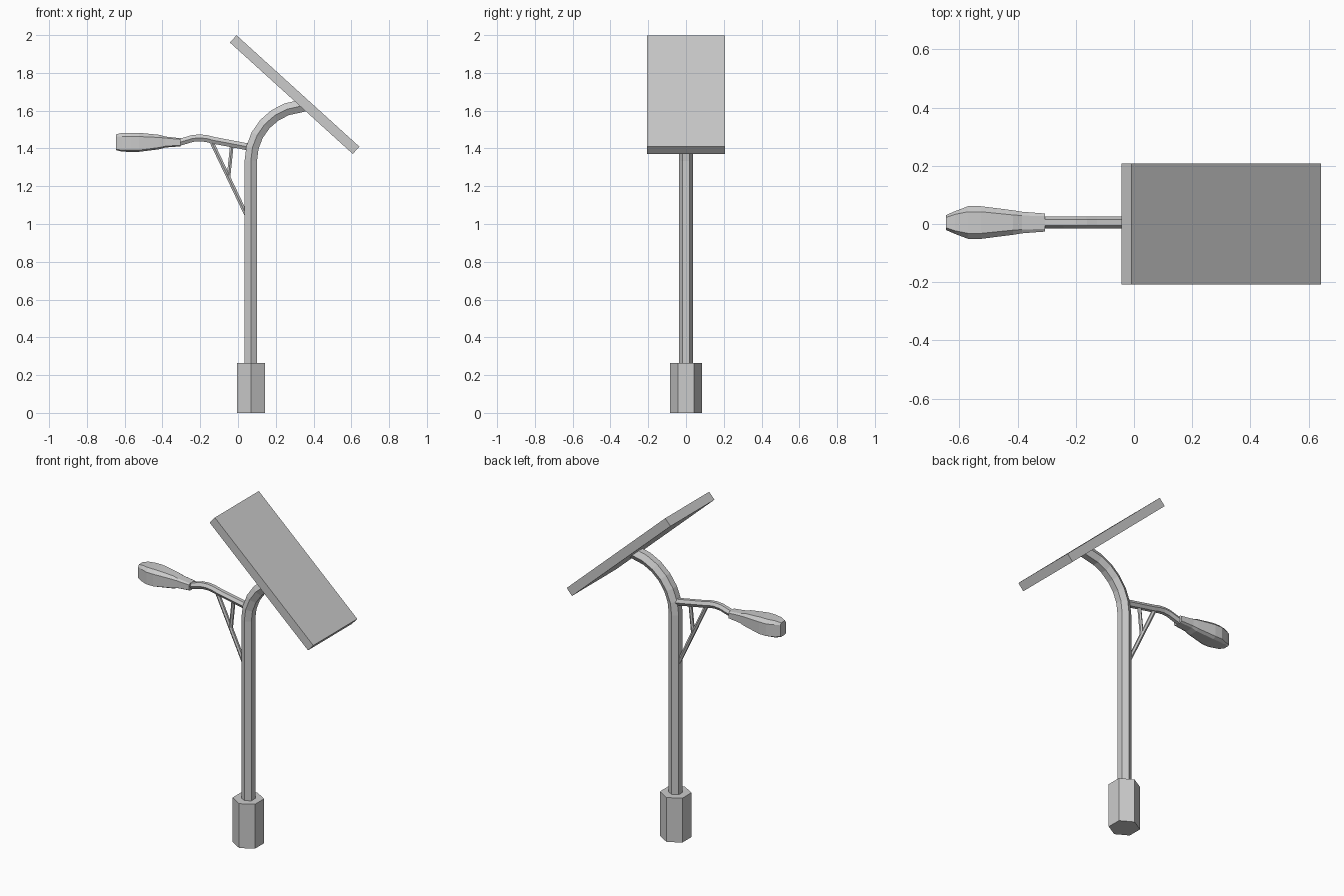
import bpy, bmesh
from math import cos, sin, pi, radians
from mathutils import Vector, Matrix

if "Cube" in bpy.data.objects:
    bpy.data.objects.remove(bpy.data.objects["Cube"])


def finish(name, bm):
    bmesh.ops.recalc_face_normals(bm, faces=bm.faces)
    mesh = bpy.data.meshes.new(name)
    bm.to_mesh(mesh)
    bm.free()
    obj = bpy.data.objects.new(name, mesh)
    bpy.context.collection.objects.link(obj)
    return obj


def loft(name, rings):
    """Skin a list of equal-length point rings and cap both ends."""
    bm = bmesh.new()
    loops = [[bm.verts.new(p) for p in ring] for ring in rings]
    n = len(loops[0])
    for a, b in zip(loops, loops[1:]):
        for i in range(n):
            j = (i + 1) % n
            bm.faces.new((a[i], a[j], b[j], b[i]))
    bm.faces.new(loops[0])
    bm.faces.new(loops[-1][::-1])
    return finish(name, bm)


def tube(name, path, radius, y=0.0, sides=6):
    """Sweep a polygon along an (x, z) path, with corners pointing to +y and -y."""
    pts = [Vector((x, y, z)) for x, z in path]
    rings = []
    for i, p in enumerate(pts):
        t = (pts[min(i + 1, len(pts) - 1)] - pts[max(i - 1, 0)]).normalized()
        side = Vector((0, 1, 0))
        up = side.cross(t)
        rings.append([p + radius * (cos(2 * pi * k / sides) * side
                                    + sin(2 * pi * k / sides) * up)
                      for k in range(sides)])
    return loft(name, rings)


POLE_X = 0.068
ARM_Y = 0.005

# Footing and pole with its curved top
tube("base", [(POLE_X, 0), (POLE_X, 0.265)], 0.086)
bend_r, bend_z = 0.29, 1.335
arc = [(POLE_X + bend_r * (1 - cos(radians(a))), bend_z + bend_r * sin(radians(a)))
       for a in (0, 14, 28, 42, 56, 70, 85)]
tube("pole", [(POLE_X, 0.25)] + arc + [(0.35, 1.628)], 0.038)

# Tilted solar panel
bm = bmesh.new()
bmesh.ops.create_cube(bm, size=1, matrix=Matrix.Translation((0.30, 0, 1.685))
                      @ Matrix.Rotation(radians(42.2), 4, 'Y')
                      @ Matrix.Diagonal((0.878, 0.415, 0.052, 1)))
finish("solar_panel", bm)

# Lamp arm and its two braces
tube("lamp_arm", [(0.06, 1.407), (-0.13, 1.443), (-0.165, 1.452), (-0.2, 1.456),
                  (-0.24, 1.453), (-0.28, 1.441), (-0.33, 1.427)], 0.021, ARM_Y)
tube("long_brace", [(0.055, 1.025), (-0.14, 1.435)], 0.012, ARM_Y)
tube("short_brace", [(-0.05, 1.25), (-0.032, 1.425)], 0.011, ARM_Y)

# Lamp head: x, half width, flat half width, bottom, lower side, upper side, top
stations = [
    (-0.305, 0.031, 0.022, 1.411, 1.417, 1.448, 1.454),
    (-0.385, 0.037, 0.024, 1.405, 1.412, 1.455, 1.463),
    (-0.415, 0.042, 0.026, 1.396, 1.405, 1.458, 1.472),
    (-0.525, 0.056, 0.037, 1.382, 1.391, 1.463, 1.483),
    (-0.570, 0.056, 0.037, 1.382, 1.391, 1.463, 1.483),
    (-0.615, 0.039, 0.028, 1.383, 1.391, 1.463, 1.482),
    (-0.645, 0.026, 0.018, 1.391, 1.396, 1.463, 1.475),
]
rings = []
for x, w, f, b, lo, hi, t in stations:
    half = [(f, b), (w, lo), (w, hi), (f, t)]
    outline = half + [(-y, z) for y, z in reversed(half)]
    rings.append([(x, ARM_Y + y, z) for y, z in outline])
loft("lamp_head", rings)
